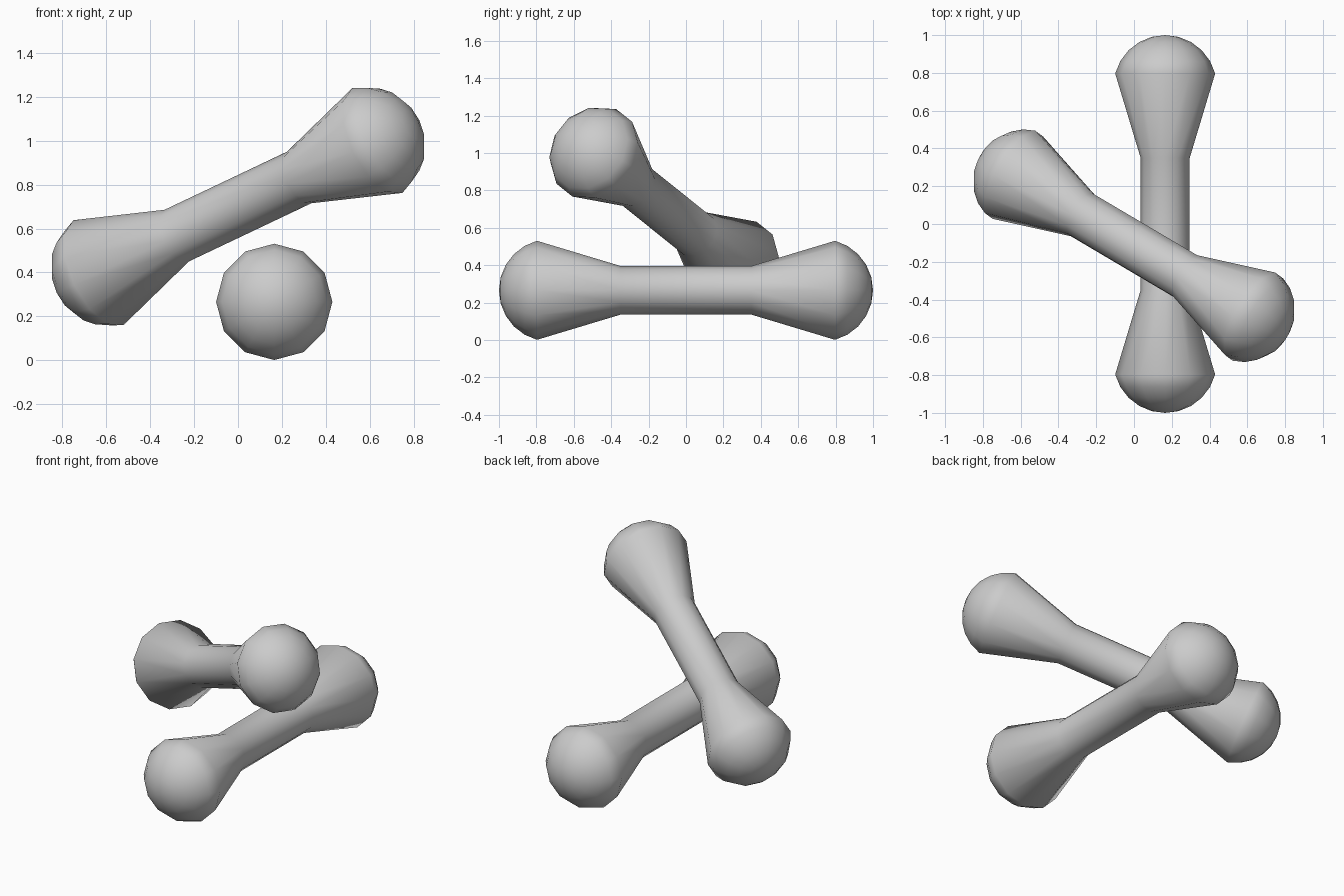
import bpy, bmesh
from math import sin, cos, radians, pi
from mathutils import Vector, Matrix

if "Cube" in bpy.data.objects:
    bpy.data.objects.remove(bpy.data.objects["Cube"])

SIDES = 12
BALL_R, BALL_C = 0.274, 0.726      # rounded end: radius and centre distance
SHAFT_R, SHAFT_H = 0.13, 0.35      # narrow middle: radius and half length

# Half profile (radius, distance along axis), from shaft end to near the tip
half = [(SHAFT_R, SHAFT_H)] + [
    (BALL_R * sin(radians(a)), BALL_C + BALL_R * cos(radians(a)))
    for a in (75, 60, 45, 30, 15)]
profile = [(r, -t) for r, t in reversed(half)] + half


def dumbbell(name, centre, axis, side):
    """Lathe the mirrored profile around local z, then orient it."""
    bm = bmesh.new()
    rings = [[bm.verts.new((r * cos(2 * pi * i / SIDES), r * sin(2 * pi * i / SIDES), t))
              for i in range(SIDES)] for r, t in profile]
    for a, b in zip(rings, rings[1:]):
        for i in range(SIDES):
            j = (i + 1) % SIDES
            bm.faces.new((a[i], a[j], b[j], b[i]))
    # Close both rounded ends at a pole
    for ring, z in ((rings[0], -1), (rings[-1], 1)):
        tip = bm.verts.new((0, 0, z))
        for i in range(SIDES):
            bm.faces.new((ring[i], ring[(i + 1) % SIDES], tip))
    bmesh.ops.recalc_face_normals(bm, faces=bm.faces[:])
    for f in bm.faces:
        f.smooth = True
    mesh = bpy.data.meshes.new(name)
    bm.to_mesh(mesh)
    bm.free()
    obj = bpy.data.objects.new(name, mesh)
    bpy.context.collection.objects.link(obj)
    w = Vector(axis).normalized()
    u = Vector(side)
    u = (u - w * u.dot(w)).normalized()
    rot = Matrix((u, w.cross(u), w)).transposed()
    obj.matrix_world = Matrix.Translation(centre) @ rot.to_4x4()
    return obj


# Lower piece lies along y; upper piece leans across it
dumbbell("lower_dumbbell", (0.165, 0, 0.266), (0, 1, 0), (0, 0, 1))
dumbbell("upper_dumbbell", (0, -0.115, 0.70), (0.797, -0.471, 0.378), (-0.43, 0, 0.903))
